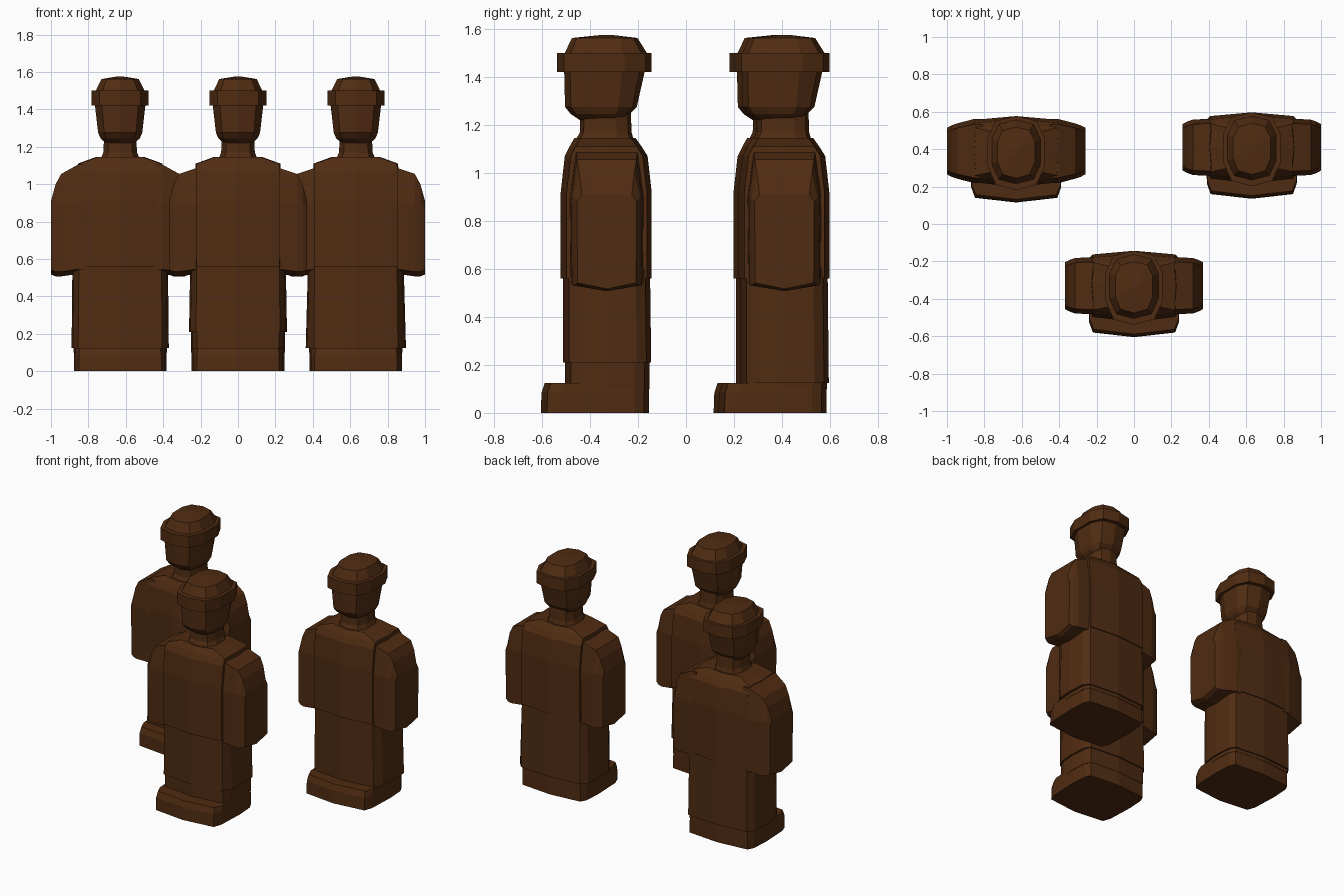
import bpy, bmesh

if "Cube" in bpy.data.objects:
    bpy.data.objects.remove(bpy.data.objects["Cube"])

mat = bpy.data.materials.new("dark_brown")
mat.diffuse_color = (0.08, 0.025, 0.006, 1)
mat.use_nodes = True
mat.node_tree.nodes["Principled BSDF"].inputs["Base Color"].default_value = mat.diffuse_color


def loft(name, rings, origin, mirror=False):
    """Skin a stack of equal-length rings, close both ends, optionally mirror in x."""
    bm = bmesh.new()
    for s in ((1, -1) if mirror else (1,)):
        loops = [[bm.verts.new((s * x, y, z)) for x, y, z in r] for r in rings]
        n = len(loops[0])
        for a, b in zip(loops, loops[1:]):
            for i in range(n):
                j = (i + 1) % n
                bm.faces.new((a[i], a[j], b[j], b[i]))
        bm.faces.new(loops[0])
        bm.faces.new(loops[-1])
    bmesh.ops.recalc_face_normals(bm, faces=bm.faces)
    me = bpy.data.meshes.new(name)
    bm.to_mesh(me)
    bm.free()
    me.materials.append(mat)
    ob = bpy.data.objects.new(name, me)
    ob.location = origin
    bpy.context.collection.objects.link(ob)
    return ob


def sym(half, z):
    """Complete a right-hand outline running front to back."""
    return [(x, y, z) for x, y in half] + [(-x, y, z) for x, y in half[-2:0:-1]]


def body_ring(z, c, w, f, b):
    # broad slab with slightly pointed front and back, creased sides
    return sym([(0, f), (c, f + .025), (w - .008, f + .08), (w, 0),
                (w - .008, b - .06), (c, b - .02), (0, b)], z)


def head_ring(z, w, f, b, tilt=0):
    return sym([(0, f), (.72 * w, f * .86), (w, f * .4), (w, b * .4),
                (.72 * w, b * .86), (0, b)], z)


def arm_ring(x, y, zb, zt):
    return [(x, -y, zb + .025), (x, 0, zb), (x, y, zb + .025),
            (x, y * 1.02, .9 if zt > .95 else zt - .03), (x, y * .85, zt),
            (x, -y * .85, zt), (x, -y * 1.02, .9 if zt > .95 else zt - .03)]


def figure(prefix, x, y, hem, skirt_w, flush):
    o = (x, y, 0)
    # shoes and trouser legs
    loft(prefix + "_shoes", [body_ring(0, .22, .248, -.275, .175),
                             body_ring(.085, .22, .248, -.272, .175),
                             body_ring(.125, .215, .246, -.258, .175)], o)
    loft(prefix + "_trousers", [body_ring(.10, .22, .25, -.175, .177),
                                body_ring(.60, .22, .25, -.175, .177)], o)
    # lower coat
    loft(prefix + "_coat_skirt", [body_ring(hem, .225, skirt_w, -.182, .185),
                                  body_ring(.60, .22, .255, -.182, .18)], o)
    # torso with sloping shoulders
    loft(prefix + "_torso", [body_ring(.56, .223, .228, -.192, .187),
                             body_ring(.92, .223, .228, -.192, .187),
                             body_ring(1.07, .223, .228, -.175, .17),
                             body_ring(1.11, .22, .226, -.155, .145),
                             body_ring(1.145, .12, .13, -.135, .12)], o)
    # arms, blended into the torso on the caped figure
    yi, zi = (.168, 1.105) if flush else (.15, 1.085)
    loft(prefix + "_arms", [arm_ring(.18, yi, .52, zi),
                            arm_ring(.225, yi, .52, zi),
                            arm_ring(.315, .145, .507, 1.055),
                            arm_ring(.345, .135, .507, 1.0),
                            arm_ring(.37, .122, .517, .91)], o, mirror=True)
    # neck, head and cap
    loft(prefix + "_neck", [head_ring(1.10, .115, -.13, .115),
                            head_ring(1.145, .10, -.125, .11),
                            head_ring(1.17, .09, -.112, .103),
                            head_ring(1.27, .085, -.11, .10)], o)
    loft(prefix + "_head", [head_ring(1.212, .068, -.10, .075),
                            head_ring(1.245, .105, -.15, .095),
                            head_ring(1.275, .118, -.174, .125),
                            head_ring(1.44, .137, -.178, .162)], o)
    loft(prefix + "_cap_band", [head_ring(1.42, .152, -.208, .187),
                                head_ring(1.50, .152, -.208, .187)], o)
    loft(prefix + "_cap_crown", [head_ring(1.49, .135, -.18, .173),
                                 head_ring(1.562, .10, -.145, .128),
                                 head_ring(1.575, .02, -.02, .02)], o)


figure("left_figure", -.63, .39, .125, .26, True)
figure("middle_figure", 0, -.33, .21, .262, False)
figure("right_figure", .63, .41, .125, .268, False)
